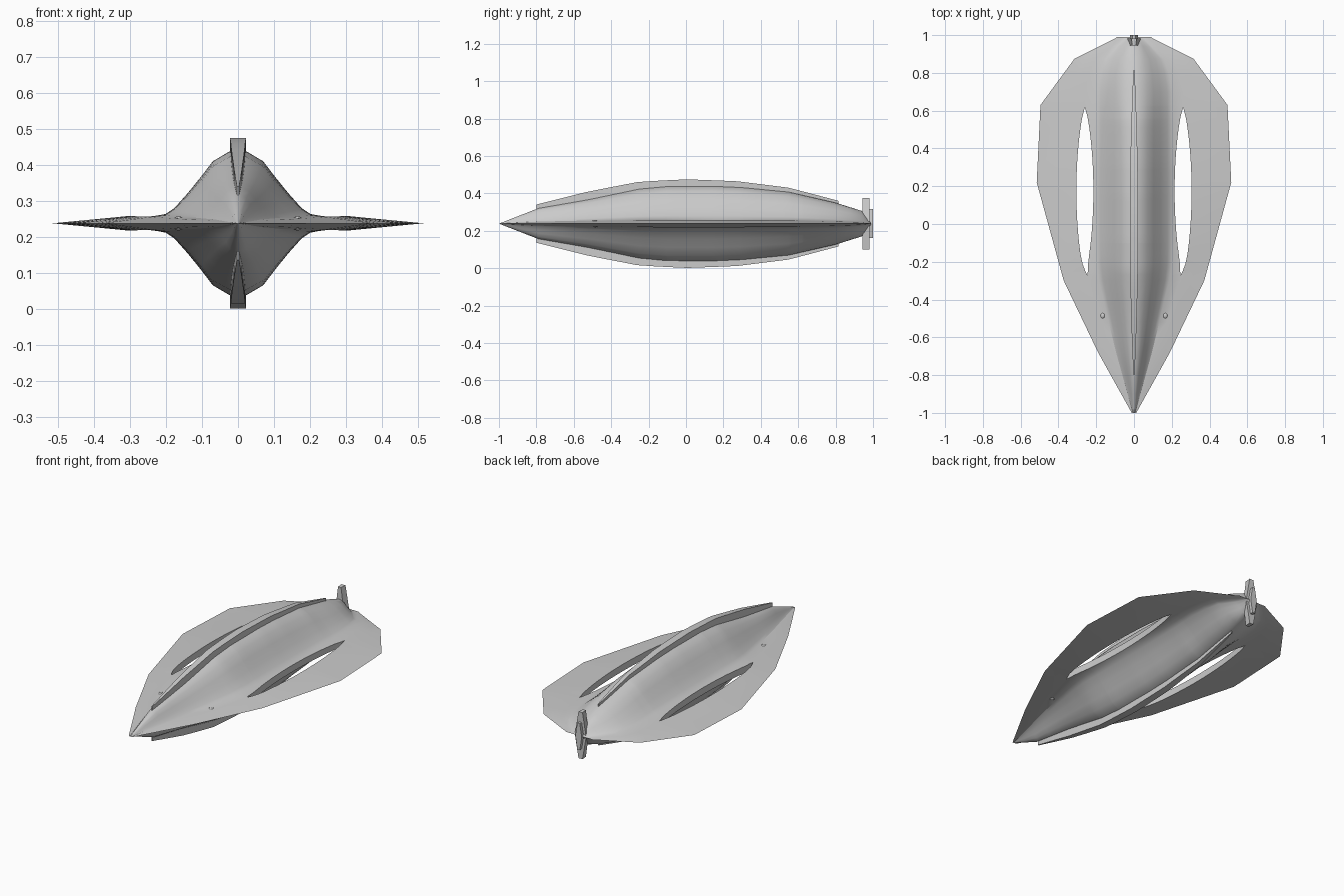
import bpy, bmesh, math

if "Cube" in bpy.data.objects:
    bpy.data.objects.remove(bpy.data.objects["Cube"])

ZC = 0.238  # mid-plane height; the model is symmetric above and below it

OUTLINE = [(-1, .012), (-.68, .19), (-.3, .372), (.22, .515), (.63, .495),
           (.875, .315), (.985, .095), (.99, .09)]
HEIGHT = [(-1, 0), (-.79, .082), (-.52, .13), (-.25, .187), (-.1, .201), (.15, .202),
          (.3, .195), (.55, .17), (.8, .112), (.94, .068), (.985, .012), (.99, 0)]
# Body cross-section: fraction of body width, fraction of body height
SECTION = [(0, 1), (.12, .985), (.35, .85), (.52, .63), (.7, .41), (.88, .21), (1, .13)]
SLOT0, SLOT1 = -.27, .62


def lerp(table, y):
    for (a, p), (b, q) in zip(table, table[1:]):
        if y <= b:
            return p + (q - p) * (y - a) / (b - a)
    return table[-1][1]


def finish(name, bm, angle=None):
    bmesh.ops.remove_doubles(bm, verts=bm.verts, dist=1e-5)
    bmesh.ops.dissolve_degenerate(bm, edges=bm.edges, dist=1e-5)
    bmesh.ops.recalc_face_normals(bm, faces=bm.faces)
    me = bpy.data.meshes.new(name)
    bm.to_mesh(me)
    bm.free()
    ob = bpy.data.objects.new(name, me)
    bpy.context.collection.objects.link(ob)
    if angle:
        bpy.ops.object.select_all(action='DESELECT')
        ob.select_set(True)
        bpy.context.view_layer.objects.active = ob
        bpy.ops.object.shade_smooth_by_angle(angle=math.radians(angle))
    return ob


def half_section(y):
    """Points (x, height) from the ridge to the wing edge; 7 and 8 are slot rims."""
    w, h = lerp(OUTLINE, y), lerp(HEIGHT, y)
    s = min(1, w / .4)
    t = (y - SLOT0) / (SLOT1 - SLOT0)
    gap = .045 * (4 * t * (1 - t)) ** .8 if 0 < t < 1 else 0
    rim = h * .1
    pts = [(f * .2 * s, g * h) for f, g in SECTION]
    pts += [(.26 * s - gap, rim), (.26 * s + gap, rim)]
    edge = .26 * s + gap
    pts += [((edge + w) / 2, rim * .5), (w, 0)]
    return pts


# Hull with flat wings and two lens-shaped through slots
stations = {round(p[0], 3) for p in OUTLINE + HEIGHT}
stations |= {round(SLOT0 + (SLOT1 - SLOT0) * i / 16, 3) for i in range(17)}
stations |= {-.9, -.6, -.42, .7}
stations = sorted(stations)
bm = bmesh.new()
for sx in (1, -1):
    grids = []
    for sz in (1, -1):
        grid = [[bm.verts.new((sx * x, y, ZC + sz * z)) for x, z in half_section(y)]
                for y in stations]
        for r0, r1 in zip(grid, grid[1:]):
            for c in range(len(r0) - 1):
                if c != 7:
                    bm.faces.new((r0[c], r0[c + 1], r1[c + 1], r1[c]))
        grids.append(grid)
    top, low = grids
    for i in range(len(stations) - 1):
        if stations[i] >= SLOT0 and stations[i + 1] <= SLOT1:
            for c in (7, 8):
                bm.faces.new((top[i][c], top[i + 1][c], low[i + 1][c], low[i][c]))
finish("hull", bm, 28)

# Keel strips along the top and the belly
KEEL = [(-.8, .102), (-.52, .172), (-.25, .224), (0, .237), (.27, .227), (.55, .192), (.815, .122)]
for name, sz in (("top_keel", 1), ("bottom_keel", -1)):
    bm = bmesh.new()
    rings = []
    for i in range(19):
        y = -.8 + 1.615 * i / 18
        w = .003 + .019 * (1 - ((y - .0075) / .8075) ** 2)
        z1, z0 = lerp(KEEL, y), lerp(HEIGHT, y) - .03
        rings.append([bm.verts.new((x, y, ZC + sz * z))
                      for x, z in ((-w, z0), (w, z0), (w, z1), (-w, z1))])
    for a, b in zip(rings, rings[1:]):
        for k in range(4):
            bm.faces.new((a[k], a[(k + 1) % 4], b[(k + 1) % 4], b[k]))
    bm.faces.new(rings[0])
    bm.faces.new(rings[-1])
    finish(name, bm, 28)


# Tail plate and its rear block: tall hexagons
def hexagon(name, y0, y1, wide, tip, tall, front):
    bm = bmesh.new()
    shape = [(tip, tall), (wide, 0), (tip, -tall), (-tip, -tall), (-wide, 0), (-tip, tall)]
    a = [bm.verts.new((x * front, y0, ZC + z)) for x, z in shape]
    b = [bm.verts.new((x, y1, ZC + z)) for x, z in shape]
    bm.faces.new(a)
    bm.faces.new(b)
    for k in range(6):
        bm.faces.new((a[k], a[(k + 1) % 6], b[(k + 1) % 6], b[k]))
    finish(name, bm)


hexagon("tail_plate", .945, .982, .037, .013, .137, .75)
hexagon("tail_block", .98, 1.0, .021, .008, .078, 1)

# Small eye bumps on the nose, both sides, above and below
for side, sx in (("left", -1), ("right", 1)):
    for lvl, sz in (("upper", 1), ("lower", -1)):
        bm = bmesh.new()
        bmesh.ops.create_uvsphere(bm, u_segments=10, v_segments=6, radius=1)
        for v in bm.verts:
            v.co = (sx * .165 + v.co.x * .013, -.485 + v.co.y * .016,
                    ZC + sz * .012 + v.co.z * .008)
        finish(f"{side}_{lvl}_eye", bm, 40)
